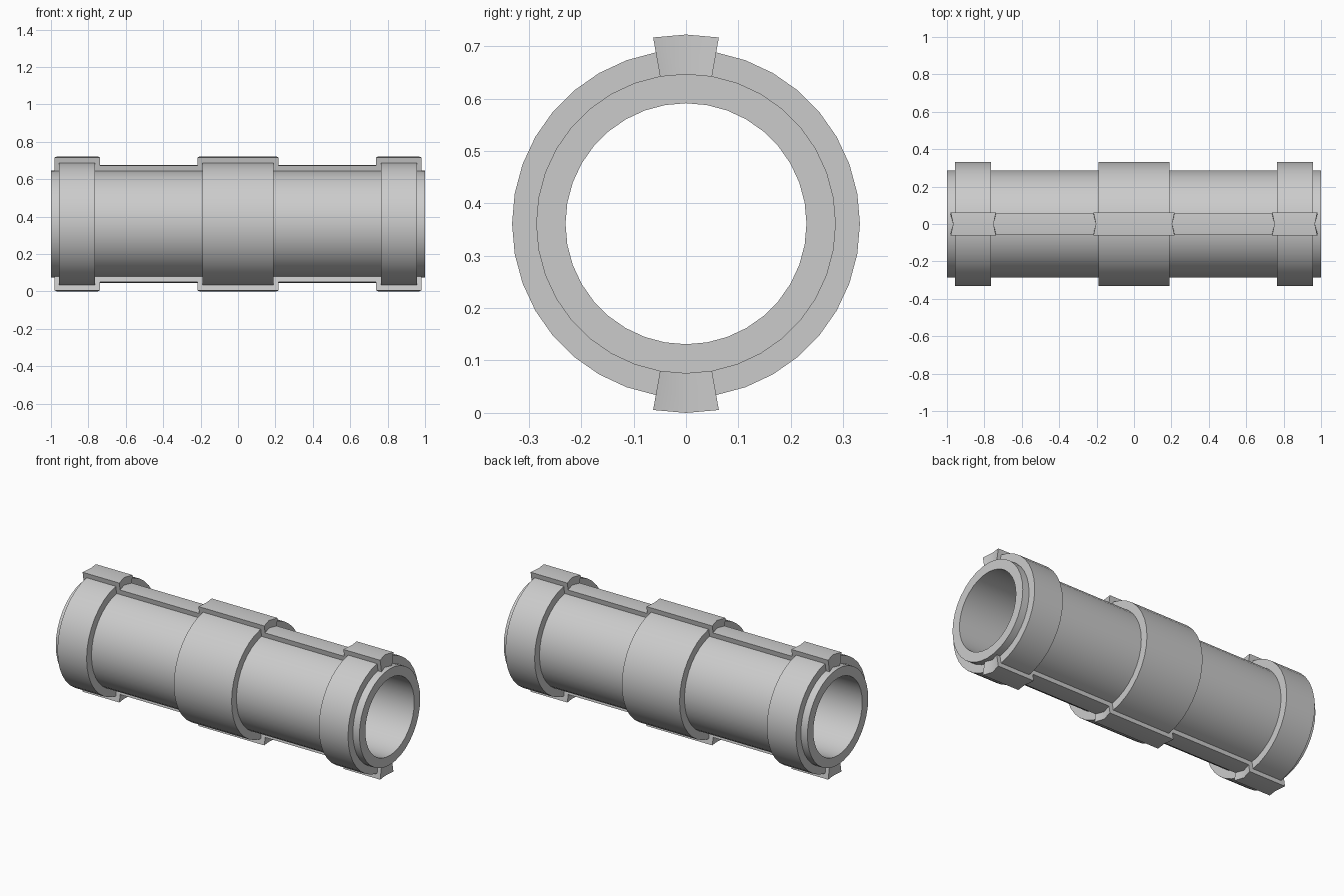
import bpy, bmesh
from math import sin, cos, radians

if "Cube" in bpy.data.objects:
    bpy.data.objects.remove(bpy.data.objects["Cube"])

AXIS_Z = 0.361
PIPE_R, BORE_R, COLLAR_R = 0.286, 0.23, 0.332
STRIP_R, STRIP_TOP = 0.316, 0.361


def sweep(name, loops, closed):
    """Skin closed (x, radius) profiles placed at given angles around the x axis."""
    bm = bmesh.new()
    rings = []
    for ang, pts in loops:
        a = radians(ang)
        rings.append([bm.verts.new((x, r * sin(a), AXIS_Z + r * cos(a))) for x, r in pts])
    n = len(rings[0])
    pairs = list(zip(rings, rings[1:]))
    if closed:
        pairs.append((rings[-1], rings[0]))
    for a, b in pairs:
        for i in range(n):
            j = (i + 1) % n
            bm.faces.new((a[i], a[j], b[j], b[i]))
    if not closed:
        bm.faces.new(rings[0])
        bm.faces.new(rings[-1])
    bmesh.ops.recalc_face_normals(bm, faces=bm.faces[:])
    mesh = bpy.data.meshes.new(name)
    bm.to_mesh(mesh)
    bm.free()
    obj = bpy.data.objects.new(name, mesh)
    bpy.context.collection.objects.link(obj)
    bpy.ops.object.select_all(action='DESELECT')
    obj.select_set(True)
    bpy.context.view_layer.objects.active = obj
    bpy.ops.object.shade_smooth_by_angle(angle=radians(30))
    return obj


def mirrored(half):
    """Mirror a left-hand half profile across x = 0."""
    return half + [(-x, r) for x, r in reversed(half)]


# Hollow pipe with three raised collars
pipe = mirrored([(-1, BORE_R), (-1, PIPE_R), (-0.957, PIPE_R), (-0.957, COLLAR_R),
                 (-0.765, COLLAR_R), (-0.765, PIPE_R), (-0.19, PIPE_R), (-0.19, COLLAR_R)])
sweep("collared_pipe", [(i * 10, pipe) for i in range(36)], True)


# Raised seam strips; their step ends are pinched inward on the centre line
def strip_profile(pinch):
    end, inner, mid = -0.98 + pinch, -0.738 - pinch, -0.217 + pinch
    return mirrored([(end, 0.283), (end, STRIP_TOP), (inner, STRIP_TOP),
                     (inner, STRIP_R), (mid, STRIP_R), (mid, STRIP_TOP)])


for name, base in (("top_seam", 0), ("bottom_seam", 180)):
    sweep(name, [(base - 10, strip_profile(0)), (base, strip_profile(0.013)),
                 (base + 10, strip_profile(0))], False)
